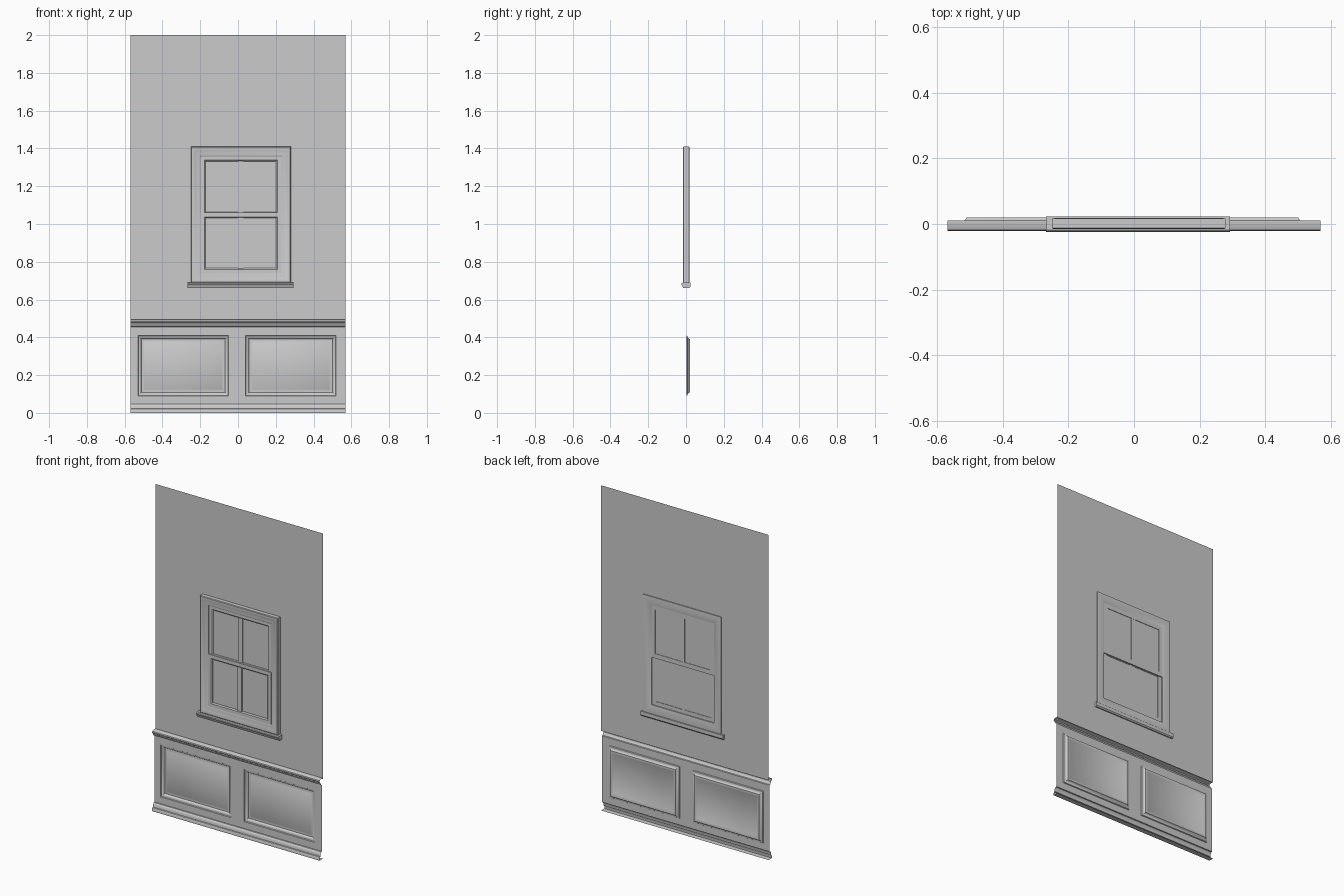
import bpy, bmesh

if "Cube" in bpy.data.objects:
    bpy.data.objects.remove(bpy.data.objects["Cube"])


def finish(name, bm, closed):
    """Orient the faces, make the object and shade it."""
    bmesh.ops.recalc_face_normals(bm, faces=bm.faces[:])
    if not closed and sum(f.normal.y * f.calc_area() for f in bm.faces) > 0:
        bmesh.ops.reverse_faces(bm, faces=bm.faces[:])
    me = bpy.data.meshes.new(name)
    bm.to_mesh(me)
    bm.free()
    ob = bpy.data.objects.new(name, me)
    bpy.context.collection.objects.link(ob)
    bpy.ops.object.select_all(action='DESELECT')
    ob.select_set(True)
    bpy.context.view_layer.objects.active = ob
    bpy.ops.object.shade_smooth_by_angle(angle=0.6)
    return ob


def inset(rect, d):
    x0, x1, z0, z1 = rect
    return (x0 + d, x1 - d, z0 + d, z1 - d)


def rings(name, loops, closed=False, fill=False):
    """Mitred rectangular loops (rect, y) bridged one after another."""
    bm = bmesh.new()
    vs = []
    for (x0, x1, z0, z1), y in loops:
        vs.append([bm.verts.new((x, y, z)) for x, z in
                   ((x0, z0), (x1, z0), (x1, z1), (x0, z1))])
    pairs = list(zip(vs, vs[1:])) + ([(vs[-1], vs[0])] if closed else [])
    for a, b in pairs:
        for i in range(4):
            j = (i + 1) % 4
            bm.faces.new((a[i], a[j], b[j], b[i]))
    if fill:
        bm.faces.new(vs[-1])
    return finish(name, bm, closed)


def strip(name, profile, x0, x1, capped=False):
    """(y, z) profile run along x; open sheet, or capped solid."""
    bm = bmesh.new()
    a = [bm.verts.new((x0, y, z)) for y, z in profile]
    b = [bm.verts.new((x1, y, z)) for y, z in profile]
    n = len(profile)
    for i in range(n if capped else n - 1):
        j = (i + 1) % n
        bm.faces.new((a[i], a[j], b[j], b[i]))
    if capped:
        bm.faces.new(a)
        bm.faces.new(b)
    return finish(name, bm, capped)


def box(name, x0, x1, y0, y1, z0, z1):
    return strip(name, [(y0, z0), (y1, z0), (y1, z1), (y0, z1)], x0, x1, True)


W = 0.57
WALL_Y, DADO_Y = 0.011, 0.002
CASING = (-0.25, 0.28, 0.69, 1.41)

# upper wall with window opening
rings("upper_wall", [((-W, W, 0.49, 2.0), WALL_Y), (inset(CASING, 0.03), WALL_Y)])

# chair rail and baseboard mouldings
strip("chair_rail", [(WALL_Y, 0.495), (-0.013, 0.495), (-0.019, 0.491), (-0.021, 0.485),
                     (-0.019, 0.479), (-0.013, 0.475), (-0.012, 0.470), (-0.008, 0.465),
                     (-0.004, 0.458), (DADO_Y, 0.456)], -W, W)
strip("baseboard", [(DADO_Y, 0.048), (-0.004, 0.047), (-0.009, 0.042), (-0.012, 0.034),
                    (-0.013, 0.022), (-0.018, 0.020), (-0.021, 0.014),
                    (-0.021, 0.0), (WALL_Y, 0.0)], -W, W)

# wainscot halves, each with a recessed moulded panel
for side, half, panel in (("left", (-W, -0.005, 0.048, 0.456), (-0.53, -0.05, 0.09, 0.41)),
                          ("right", (-0.005, W, 0.048, 0.456), (0.04, 0.52, 0.09, 0.41))):
    prof = [(0, DADO_Y), (0.003, 0.007), (0.010, 0.009), (0.016, 0.014),
            (0.019, 0.020), (0.030, 0.020), (0.035, 0.017)]
    rings(side + "_wainscot_panel",
          [(half, DADO_Y)] + [(inset(panel, d), y) for d, y in prof], fill=True)

# window casing
prof = [(0, 0.017), (0, -0.012), (0.004, -0.015), (0.012, -0.015), (0.022, -0.011),
        (0.036, -0.009), (0.046, -0.008), (0.052, -0.004), (0.052, 0.012),
        (0.044, 0.015), (0.012, 0.018)]
rings("window_casing", [(inset(CASING, d), y) for d, y in prof], closed=True)

# window sill with rounded nose
strip("window_sill", [(0.023, 0.668), (0.023, 0.69), (-0.018, 0.69), (-0.023, 0.686),
                      (-0.024, 0.680), (-0.021, 0.674), (-0.018, 0.668),
                      (-0.016, 0.661), (0.018, 0.661)], -0.268, 0.293, True)

# two sliding sashes: frame, centre bar and glass
for name, z0, z1, yf, yb in (("upper", 1.035, 1.36, 0.001, 0.012),
                             ("lower", 0.738, 1.06, -0.006, 0.005)):
    r = (-0.20, 0.23, z0, z1)
    ym = (yf + yb) / 2
    prof = [(0, yb), (0, yf), (0.022, yf), (0.028, ym), (0.028, yb)]
    rings(name + "_sash", [(inset(r, d), y) for d, y in prof], closed=True)
    zb, zt = z0 + 0.026, z1 - 0.026
    bar = strip(name + "_sash_bar", [(yf + 0.001, zb), (yb - 0.001, zb),
                                     (yb - 0.001, zt), (yf + 0.001, zt)], 0.001, 0.029, True)
    rings(name + "_glass", [(inset(r, 0.024), yb - 0.003), (inset(r, 0.1), yb - 0.003)], fill=True)
